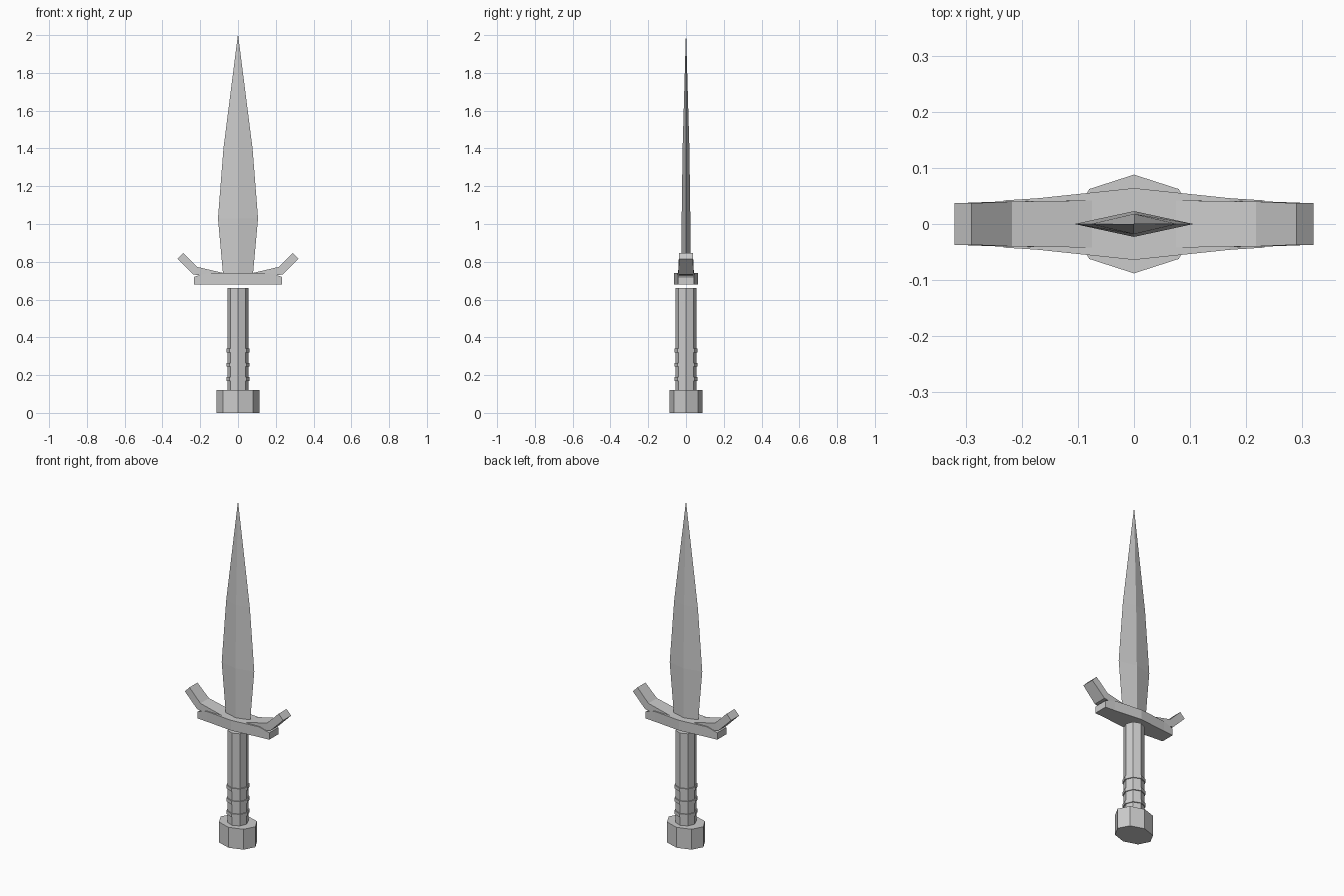
import bpy, bmesh
from math import cos, sin, tau

if "Cube" in bpy.data.objects:
    bpy.data.objects.remove(bpy.data.objects["Cube"])

COLOR = (0.6, 0.6, 0.6, 1)
steel = bpy.data.materials.new("grey steel")
steel.use_nodes = True
steel.diffuse_color = COLOR
steel.node_tree.nodes["Principled BSDF"].inputs["Base Color"].default_value = COLOR


def loft(name, sections):
    """Skin matching cross-sections into a closed flat-shaded solid."""
    bm = bmesh.new()
    rings = [[bm.verts.new(p) for p in s] for s in sections]
    n = len(rings[0])
    for a, b in zip(rings, rings[1:]):
        for i in range(n):
            j = (i + 1) % n
            bm.faces.new((a[i], a[j], b[j], b[i]))
    bm.faces.new(rings[0])
    bm.faces.new(rings[-1])
    bmesh.ops.remove_doubles(bm, verts=bm.verts, dist=0.0001)
    bmesh.ops.recalc_face_normals(bm, faces=bm.faces)
    mesh = bpy.data.meshes.new(name)
    bm.to_mesh(mesh)
    bm.free()
    mesh.materials.append(steel)
    obj = bpy.data.objects.new(name, mesh)
    bpy.context.collection.objects.link(obj)
    return obj


def loop(n, rx, ry, z):
    return [(rx * cos(tau * i / n), ry * sin(tau * i / n), z) for i in range(n)]


# Pommel, grip and grip rings, all octagonal
loft("pommel", [loop(8, 0.113, 0.088, z) for z in (0, 0.12)])
loft("grip", [loop(8, 0.056, 0.056, z) for z in (0.115, 0.662)])
for i, z in enumerate((0.18, 0.255, 0.33)):
    loft(f"grip_ring_{i + 1}", [loop(8, 0.062, 0.062, z + d) for d in (-0.01, 0.01)])

# Crossguard: widest in the middle, tapering to both ends
half = [(0.233, 0.042, 0.72), (0.17, 0.046, 0.74)]
stations = [(-x, y, z) for x, y, z in half] + [(0, 0.064, 0.74)] + half[::-1]
loft("crossguard", [[(x, -y, 0.68), (x, y, 0.68), (x, y, z), (x, -y, z)]
                    for x, y, z in stations])

# Upturned guard arms: (half depth, top x, top z, bottom x, bottom z)
arm = [(0.042, 0.075, 0.74, 0.075, 0.71),
       (0.04, 0.217, 0.773, 0.238, 0.733),
       (0.037, 0.29, 0.846, 0.32, 0.815)]
arms = loft("guard_arms", [[(tx, -w, tz), (tx, w, tz), (bx, w, bz), (bx, -w, bz)]
                           for w, tx, tz, bx, bz in arm])
arms.modifiers.new("mirror", "MIRROR")

# Leaf-shaped blade with a diamond cross-section
profile = [(0.078, 0.023, 0.72), (0.106, 0.023, 1.03), (0.077, 0.018, 1.4), (0, 0, 2)]
loft("blade", [loop(4, rx, ry, z) for rx, ry, z in profile[:3]]
     + [loop(4, 0.0008, 0.0008, 2)])
